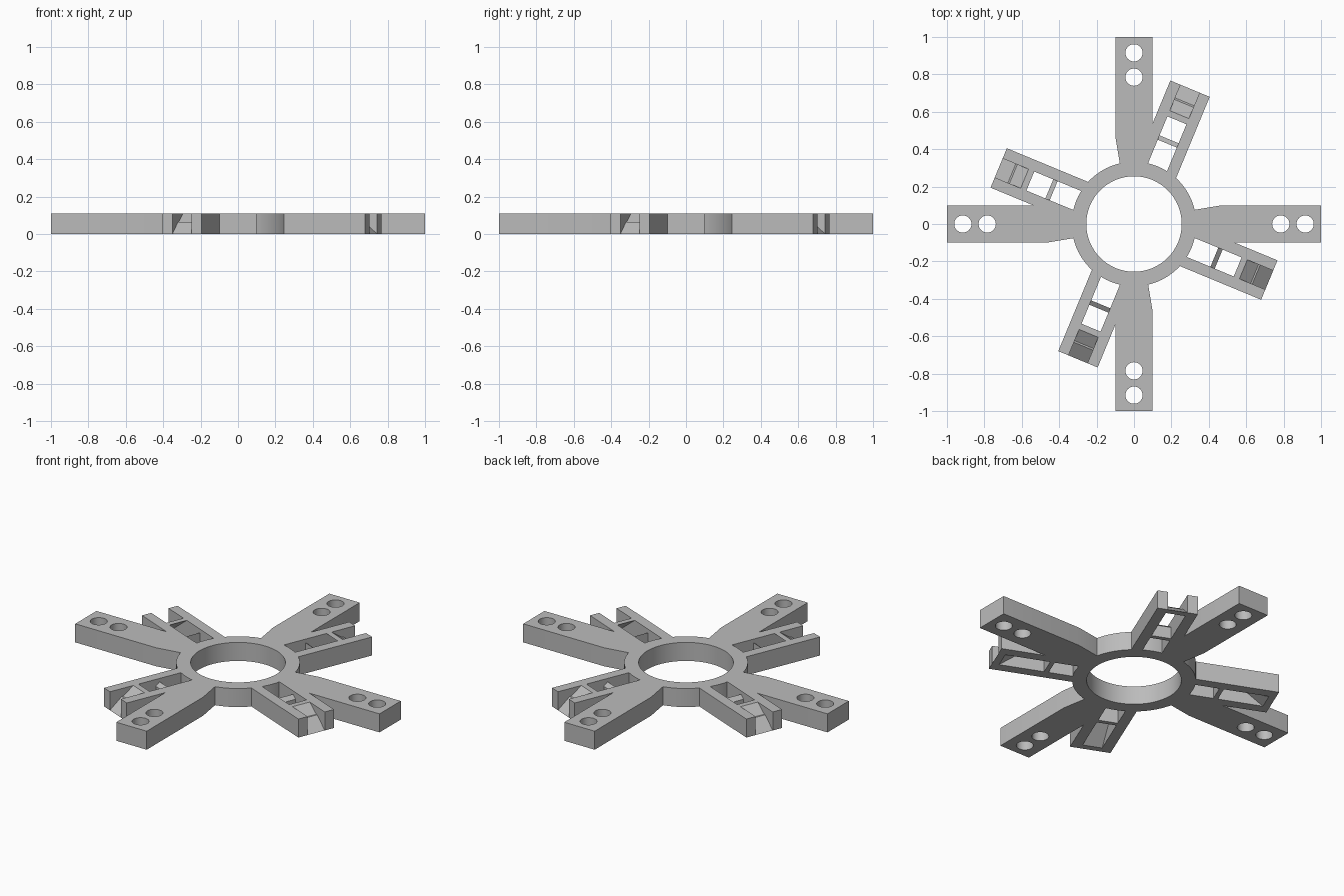
import bpy, bmesh, math
from mathutils import Matrix

if "Cube" in bpy.data.objects:
    bpy.data.objects.remove(bpy.data.objects["Cube"], do_unlink=True)

HEIGHT = 0.11
GAP, HALF = 0.055, 0.114      # half widths of the clip slot and clip arm
CLIP_END = 0.783

grey = bpy.data.materials.new("light_grey")
grey.use_nodes = True
colour = (0.5, 0.5, 0.5, 1)
grey.diffuse_color = colour
grey.node_tree.nodes["Principled BSDF"].inputs["Base Color"].default_value = colour


def circle(cx, radius, n):
    return [(cx + radius * math.cos(math.tau * i / n),
             radius * math.sin(math.tau * i / n)) for i in range(n)]


def finish(name, mesh, angle):
    """Clean the mesh, place it at an angle around the hub and shade it."""
    bm = bmesh.new()
    bm.from_mesh(mesh)
    bmesh.ops.remove_doubles(bm, verts=bm.verts, dist=0.0001)
    bmesh.ops.recalc_face_normals(bm, faces=bm.faces)
    bm.to_mesh(mesh)
    bm.free()
    mesh.transform(Matrix.Rotation(math.radians(angle), 4, 'Z'))
    mesh.materials.clear()
    mesh.materials.append(grey)
    obj = bpy.data.objects.new(name, mesh)
    bpy.context.collection.objects.link(obj)
    bpy.ops.object.select_all(action='DESELECT')
    obj.select_set(True)
    bpy.context.view_layer.objects.active = obj
    bpy.ops.object.shade_smooth_by_angle(angle=math.radians(30))


def plate(name, loops, angle=0):
    """Full height plate from an outline and its hole loops."""
    curve = bpy.data.curves.new(name, 'CURVE')
    curve.dimensions = '2D'
    curve.fill_mode = 'BOTH'
    curve.extrude = HEIGHT / 2
    for loop in loops:
        spline = curve.splines.new('POLY')
        spline.points.add(len(loop) - 1)
        for point, (x, y) in zip(spline.points, loop):
            point.co = (x, y, 0, 1)
        spline.use_cyclic_u = True
    temp = bpy.data.objects.new("temp", curve)
    bpy.context.collection.objects.link(temp)
    bpy.context.view_layer.update()
    graph = bpy.context.evaluated_depsgraph_get()
    mesh = bpy.data.meshes.new_from_object(temp.evaluated_get(graph))
    bpy.data.objects.remove(temp, do_unlink=True)
    mesh.transform(Matrix.Translation((0, 0, HEIGHT / 2)))
    finish(name, mesh, angle)


def crosspiece(name, profile, angle):
    """Side profile (radius, height) stretched across the clip slot."""
    mesh = bpy.data.meshes.new(name)
    bm = bmesh.new()
    face = bm.faces.new([bm.verts.new((r, -GAP, z)) for r, z in profile])
    new = bmesh.ops.extrude_face_region(bm, geom=[face])["geom"]
    bmesh.ops.translate(bm, vec=(0, 2 * GAP, 0),
                        verts=[v for v in new if isinstance(v, bmesh.types.BMVert)])
    bm.to_mesh(mesh)
    bm.free()
    finish(name, mesh, angle)


# Central ring
plate("hub_ring", [circle(0, 0.333, 96), circle(0, 0.255, 96)])

half_arm = [(0.29, 0.07), (0.47, 0.1), (1.0, 0.1)]
arm_outline = [(x, -y) for x, y in half_arm] + half_arm[::-1]
# Slanted tongue with a small ledge halfway up its slope
tongue = [(0.6, HEIGHT), (0.633, HEIGHT), (0.698, 0.063), (0.707, 0.063),
          (CLIP_END, 0), (0.745, 0)]
bar = [(0.465, 0), (0.49, 0), (0.49, 0.07), (0.465, 0.09)]

for i in range(4):
    # Straight arm with two bolt holes
    plate(f"arm_{i + 1}",
          [arm_outline, circle(0.785, 0.046, 40), circle(0.915, 0.046, 40)], i * 90)

    # Slotted clip arm: two rails, a cross bar and a slanted tongue
    angle = i * 90 - 22.5
    for side, label in ((1, "left"), (-1, "right")):
        plate(f"clip_{i + 1}_{label}_rail",
              [[(0.3, side * GAP), (CLIP_END, side * GAP),
                (CLIP_END, side * HALF), (0.3, side * HALF)]], angle)
    crosspiece(f"clip_{i + 1}_bar", bar, angle)
    crosspiece(f"clip_{i + 1}_tongue", tongue, angle)
